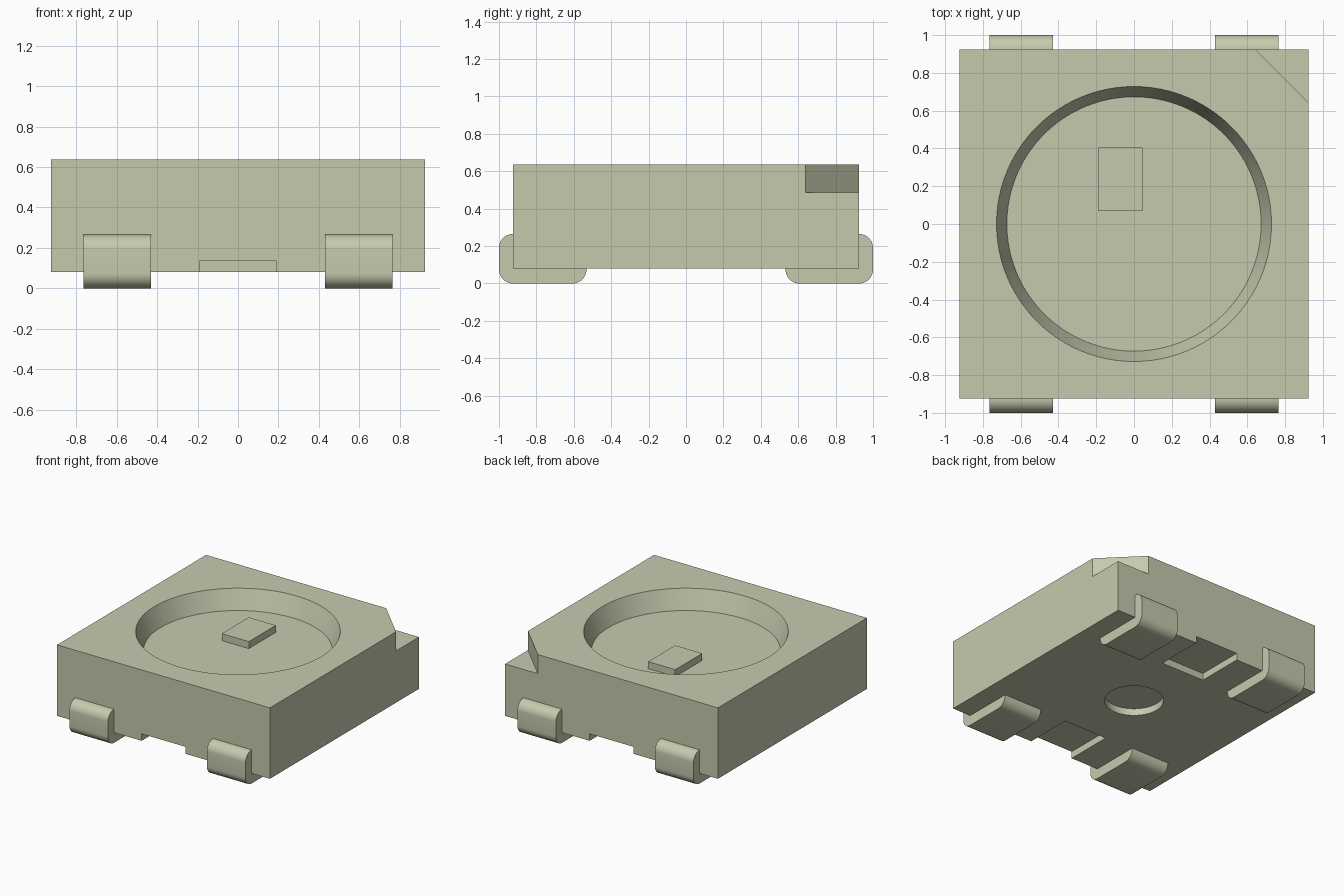
import bpy
import bmesh
import math

cube = bpy.data.objects.get("Cube")
if cube:
    bpy.data.objects.remove(cube, do_unlink=True)

# One material for the whole package
COLOR = (0.565, 0.591, 0.423, 1.0)
mat = bpy.data.materials.new("pale olive")
mat.use_nodes = True
mat.diffuse_color = COLOR
mat.node_tree.nodes["Principled BSDF"].inputs["Base Color"].default_value = COLOR


def prism(name, points, offset):
    """Extrude a closed 3D outline along an offset vector."""
    bm = bmesh.new()
    base = bm.faces.new([bm.verts.new(p) for p in points])
    top = bmesh.ops.extrude_face_region(bm, geom=[base], use_keep_orig=True)
    verts = [v for v in top["geom"] if isinstance(v, bmesh.types.BMVert)]
    bmesh.ops.translate(bm, verts=verts, vec=offset)
    bmesh.ops.recalc_face_normals(bm, faces=bm.faces)
    return finish(name, bm)


def box(name, x0, x1, y0, y1, z0, z1):
    outline = [(x0, y0, z0), (x1, y0, z0), (x1, y1, z0), (x0, y1, z0)]
    return prism(name, outline, (0, 0, z1 - z0))


def frustum(name, r0, r1, z0, z1, segments):
    bm = bmesh.new()
    bmesh.ops.create_cone(bm, cap_ends=True, segments=segments,
                          radius1=r0, radius2=r1, depth=z1 - z0)
    bmesh.ops.translate(bm, verts=bm.verts, vec=(0, 0, (z0 + z1) / 2))
    return finish(name, bm)


def finish(name, bm):
    mesh = bpy.data.meshes.new(name)
    bm.to_mesh(mesh)
    bm.free()
    mesh.materials.append(mat)
    obj = bpy.data.objects.new(name, mesh)
    bpy.context.collection.objects.link(obj)
    return obj


def activate(obj):
    bpy.ops.object.select_all(action='DESELECT')
    obj.select_set(True)
    bpy.context.view_layer.objects.active = obj


def smooth(obj):
    activate(obj)
    bpy.ops.object.shade_smooth_by_angle(angle=math.radians(30))


def cut(target, cutter):
    """Subtract a cutter from the target and remove the cutter."""
    cutter.hide_render = True
    mod = target.modifiers.new("cut", 'BOOLEAN')
    mod.operation = 'DIFFERENCE'
    mod.solver = 'EXACT'
    mod.object = cutter
    activate(target)
    bpy.ops.object.modifier_apply(modifier=mod.name)
    bpy.data.objects.remove(cutter, do_unlink=True)


H = 0.925                     # half width of the body
BOTTOM, TOP = 0.08, 0.637
FLOOR = 0.487                 # floor of the round recess and corner notch

# Housing block
body = box("body", -H, H, -H, H, BOTTOM, TOP)

# Tapered round recess in the top, continued past the surface
slope = (0.728 - 0.673) / (TOP - FLOOR)
cut(body, frustum("recess_cutter", 0.673, 0.728 + slope * 0.1, FLOOR, TOP + 0.1, 96))

# Diagonal corner notch at the back left
notch = [(0.54, 1.025, FLOOR), (1.025, 0.54, FLOOR), (1.025, 1.025, FLOOR)]
cut(body, prism("notch_cutter", notch, (0, 0, 0.4)))

# Round pocket and two edge slots in the underside
cut(body, frustum("pocket_cutter", 0.213, 0.213, BOTTOM - 0.1, 0.135, 64))
cut(body, box("back_slot_cutter", -0.19, 0.19, 0.545, 1.1, BOTTOM - 0.1, 0.135))
cut(body, box("front_slot_cutter", -0.19, 0.19, -1.1, -0.545, BOTTOM - 0.1, 0.135))
smooth(body)

# Small chip on the recess floor
box("chip", -0.19, 0.045, 0.07, 0.405, FLOOR - 0.002, FLOOR + 0.055)


# L-shaped leg profile with rounded corners, wrapped under the body
def arc(cy, cz, r, start, end, steps=10):
    angles = [math.radians(start + (end - start) * i / steps) for i in range(steps + 1)]
    return [(cy + r * math.cos(a), cz + r * math.sin(a)) for a in angles]


R = 0.075
profile = ([(H, BOTTOM), (0.532, BOTTOM)]
           + arc(0.532 + R, R, R, 180, 270)
           + arc(1 - R, R, R, 270, 360)
           + arc(1 - R, 0.265 - R, R, 0, 90))

for side_y, end in ((-1, "front"), (1, "back")):
    for side_x, side in ((-1, "right"), (1, "left")):
        x0 = 0.43 if side_x > 0 else -0.765
        leg = prism(f"{end}_{side}_leg",
                    [(x0, side_y * y, z) for y, z in profile], (0.335, 0, 0))
        smooth(leg)
